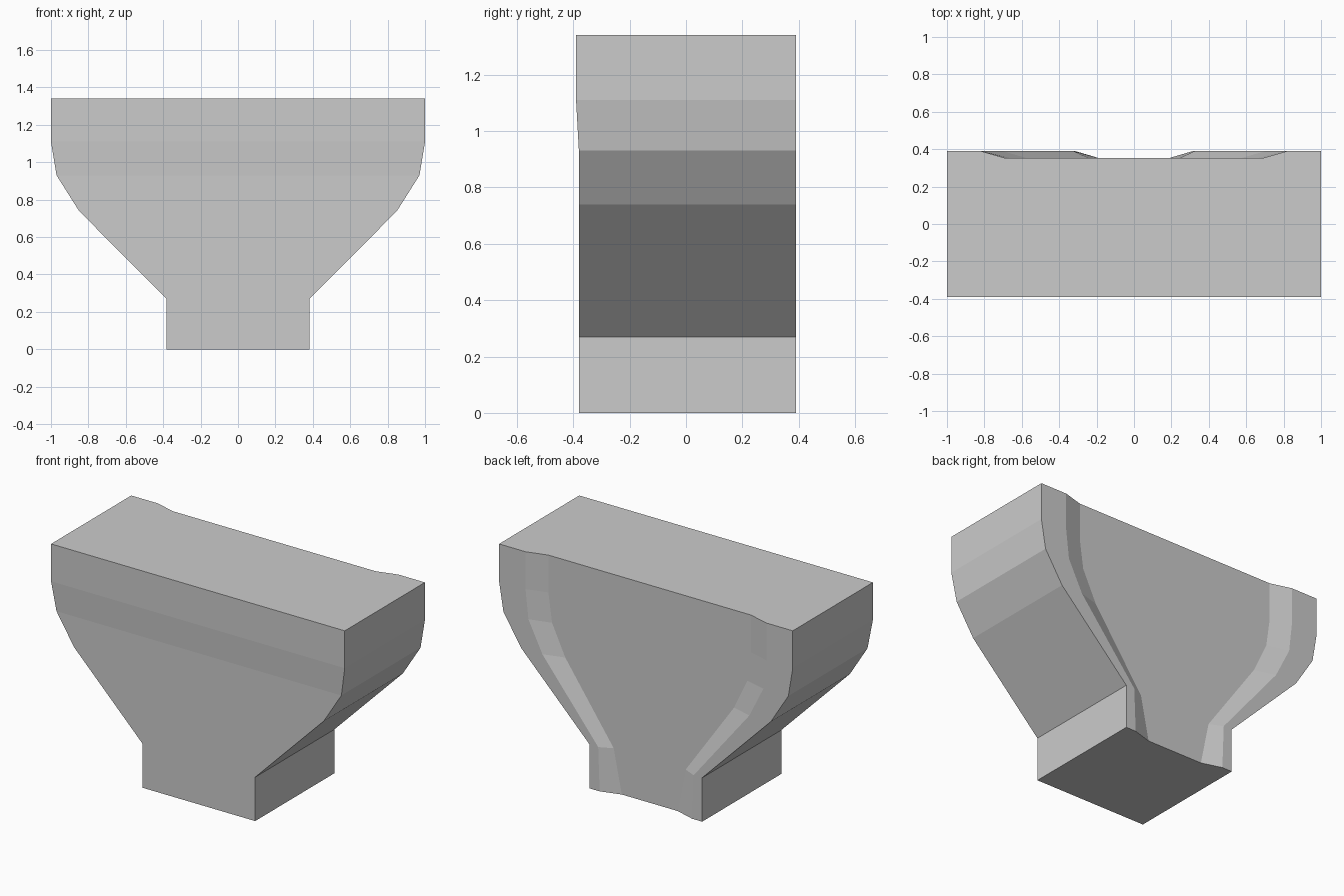
import bpy, bmesh

if "Cube" in bpy.data.objects:
    bpy.data.objects.remove(bpy.data.objects["Cube"])

BACK, RECESS = 0.39, 0.353

# Levels: height, half width, front y, rim inner edge x, recess edge x
levels = [
    (0.00, 0.383, -0.38, 0.315, 0.19),
    (0.27, 0.383, -0.38, 0.325, 0.245),
    (0.74, 0.85, -0.38, 0.705, 0.575),
    (0.93, 0.97, -0.38, 0.80, 0.665),
    (1.11, 1.00, -0.39, 0.82, 0.69),
    (1.34, 1.00, -0.39, 0.82, 0.69),
]

# Loft the mirrored cross-sections into one solid with a recessed back
bm = bmesh.new()
rings = []
for z, w, front, rim, inner in levels:
    half = [(w, front), (w, BACK), (rim, BACK), (inner, RECESS)]
    section = half + [(-x, y) for x, y in reversed(half)]
    rings.append([bm.verts.new((x, y, z)) for x, y in section])

for a, b in zip(rings, rings[1:]):
    n = len(a)
    for i in range(n):
        j = (i + 1) % n
        bm.faces.new((a[i], a[j], b[j], b[i]))

# Flat bottom and top
bm.faces.new(rings[0][::-1])
bm.faces.new(rings[-1])
bmesh.ops.recalc_face_normals(bm, faces=bm.faces[:])

mesh = bpy.data.meshes.new("flared_bracket")
bm.to_mesh(mesh)
bm.free()
bpy.context.collection.objects.link(bpy.data.objects.new("flared_bracket", mesh))
